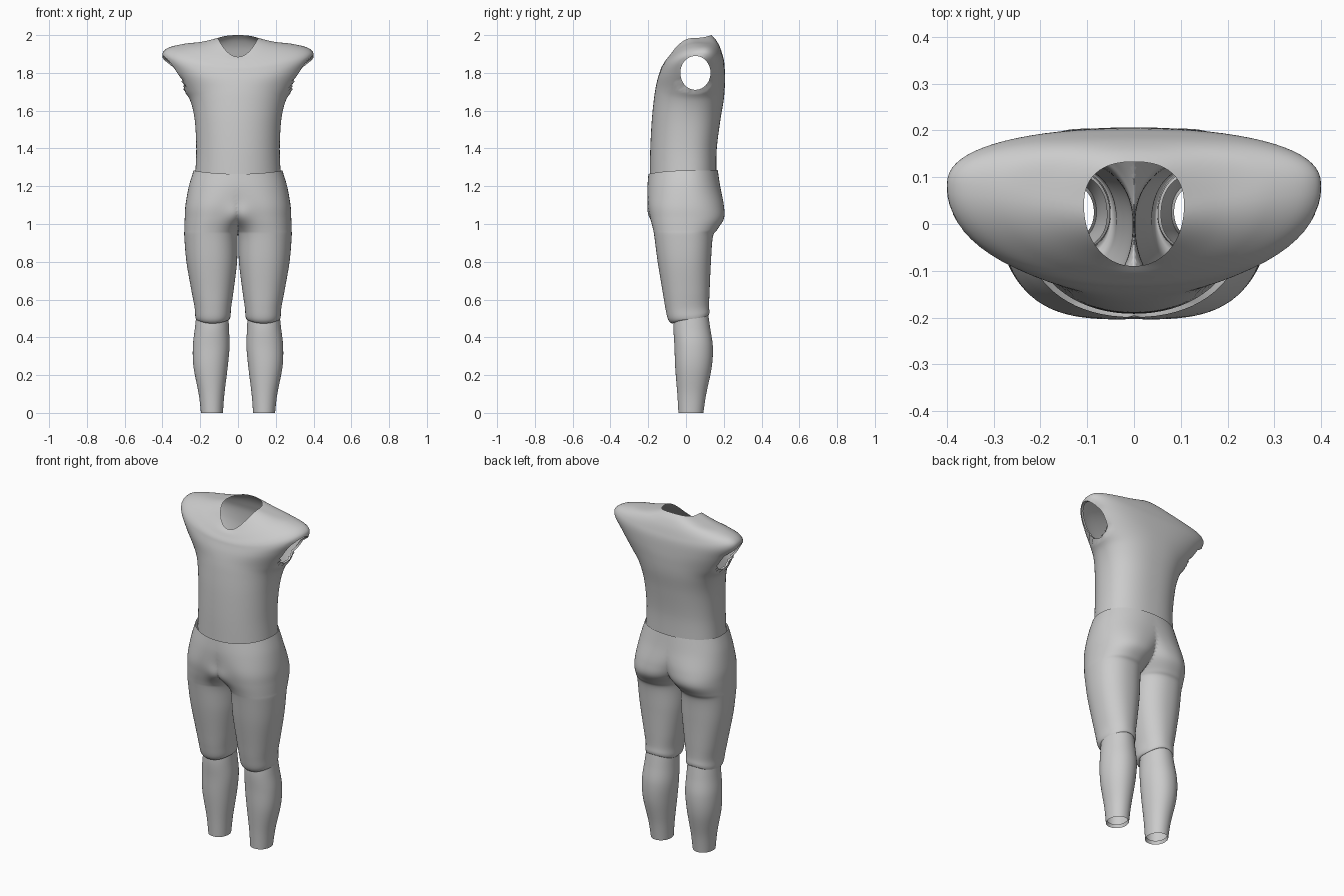
import bpy, bmesh, math

if "Cube" in bpy.data.objects:
    bpy.data.objects.remove(bpy.data.objects["Cube"])

N = 72      # points around each ring
STEPS = 7   # interpolated rings between two given ones


def catmull(a, b, c, d, t):
    return 0.5 * (2*b + (c - a)*t + (2*a - 5*b + 4*c - d)*t*t + (3*b - a - 3*c + d)*t**3)


def smooth_rows(rows):
    out, last = [], len(rows) - 1
    for i in range(last):
        q = [rows[max(0, min(last, i + k))] for k in (-1, 0, 1, 2)]
        for s in range(STEPS):
            out.append([catmull(*v, s / STEPS) for v in zip(*q)])
    return out + [list(rows[-1])]


def loft(rows, n_front, n_back):
    """Rows: centre x, half width, front y, back y, side y, side z, front z, back z."""
    bm = bmesh.new()
    rings = []
    for cx, hw, yf, yb, ys, zs, zf, zb in smooth_rows(rows):
        ring = []
        for k in range(N):
            t = 2 * math.pi * k / N
            c, s = math.cos(t), math.sin(t)
            p = 2 / (n_front if s < 0 else n_back)
            cc, ss = math.copysign(abs(c)**p, c), abs(s)**p
            ye, ze = (yf, zf) if s < 0 else (yb, zb)
            ring.append(bm.verts.new((cx + hw*cc, ys + (ye - ys)*ss, zs + (ze - zs)*s*s)))
        rings.append(ring)
    for a, b in zip(rings, rings[1:]):
        for k in range(N):
            j = (k + 1) % N
            bm.faces.new((a[k], a[j], b[j], b[k]))
    bmesh.ops.recalc_face_normals(bm, faces=bm.faces)
    return bm


def finish(name, bm, mirror=False):
    me = bpy.data.meshes.new(name)
    bm.to_mesh(me)
    bm.free()
    ob = bpy.data.objects.new(name, me)
    bpy.context.collection.objects.link(ob)
    bpy.ops.object.select_all(action='DESELECT')
    ob.select_set(True)
    bpy.context.view_layer.objects.active = ob
    bpy.ops.object.shade_smooth_by_angle(angle=math.radians(50))
    if mirror:
        m = ob.modifiers.new("mirror", 'MIRROR')
        m.use_clip = True
        m.merge_threshold = 0.001
    return ob


# Shirt: rings from the hem, out over the shoulders and in to the neckline
shirt = loft([
    (0, .226, -.192, .160, 0, 1.265, 1.250, 1.265),
    (0, .221, -.189, .163, 0, 1.40, 1.40, 1.40),
    (0, .229, -.181, .182, .01, 1.55, 1.55, 1.55),
    (0, .252, -.170, .200, .03, 1.65, 1.66, 1.66),
    (0, .290, -.161, .206, .05, 1.71, 1.72, 1.74),
    (0, .360, -.150, .206, .065, 1.82, 1.77, 1.80),
    (0, .400, -.137, .202, .08, 1.89, 1.81, 1.86),
    (0, .375, -.130, .192, .085, 1.93, 1.83, 1.90),
    (0, .290, -.118, .178, .075, 1.953, 1.85, 1.94),
    (0, .190, -.105, .158, .055, 1.965, 1.87, 1.975),
    (0, .107, -.090, .133, .04, 1.985, 1.885, 2.0),
], 2.1, 2.4)

# Arm holes: an ellipse seen from the side, with a short lip turned inward
HY, HZ, RY, RZ = .05, 1.80, .08, .09


def hole_r(v):
    return math.hypot((v.co.y - HY) / RY, (v.co.z - HZ) / RZ)


bmesh.ops.delete(shirt, geom=[v for v in shirt.verts if abs(v.co.x) > .2 and hole_r(v) < 1],
                 context='VERTS')
rim = [e for e in shirt.edges if e.is_boundary
       and all(abs(v.co.x) > .2 and hole_r(v) < 1.5 for v in e.verts)]
for v in {v for e in rim for v in e.verts}:
    r = hole_r(v)
    v.co.y = HY + (v.co.y - HY) / r
    v.co.z = HZ + (v.co.z - HZ) / r
lip = bmesh.ops.extrude_edge_only(shirt, edges=rim)
for v in lip["geom"]:
    if isinstance(v, bmesh.types.BMVert):
        v.co.x -= math.copysign(.015, v.co.x)
finish("shirt", shirt)

# Trousers: one side is lofted from waist to knee, cut at the middle and mirrored
legs = loft([
    (0, .235, -.199, .168, 0, 1.283, 1.265, 1.285),
    (.03, .230, -.204, .181, 0, 1.20, 1.19, 1.20),
    (.085, .193, -.200, .200, 0, 1.10, 1.10, 1.10),
    (.115, .167, -.188, .201, 0, 1.03, 1.03, 1.03),
    (.138, .146, -.174, .165, 0, .97, .97, .97),
    (.143, .141, -.167, .142, 0, .93, .93, .93),
    (.139, .134, -.150, .132, 0, .80, .80, .80),
    (.135, .112, -.125, .125, 0, .65, .65, .65),
    (.133, .097, -.110, .122, 0, .56, .56, .57),
    (.133, .093, -.096, .124, .01, .51, .497, .533),
    (.134, .086, -.075, .119, .015, .493, .474, .518),
    (.134, .076, -.055, .108, .02, .50, .482, .525),
], 2.2, 2.2)
bmesh.ops.bisect_plane(legs, geom=legs.verts[:] + legs.edges[:] + legs.faces[:], dist=.0005,
                       plane_co=(0, 0, 0), plane_no=(1, 0, 0), clear_inner=True)
for v in legs.verts:
    if v.co.y < -.03:  # gentle fullness at the front
        v.co.y -= .03 * math.exp(-(v.co.x / .06)**2 - ((v.co.z - 1.04) / .06)**2)
finish("trousers", legs, mirror=True)

# Lower legs: open tubes with a narrow turned-in hem
shin = loft([
    (.135, .083, -.060, .115, .02, .54, .54, .54),
    (.138, .090, -.066, .128, .025, .45, .45, .45),
    (.142, .097, -.061, .142, .03, .35, .35, .35),
    (.145, .090, -.057, .136, .03, .24, .24, .24),
    (.140, .068, -.046, .107, .028, .10, .10, .10),
    (.138, .058, -.040, .092, .025, 0, 0, 0),
], 2.1, 2.1)
hem = [e for e in shin.edges if e.is_boundary and e.verts[0].co.z < .1]
for v in bmesh.ops.extrude_edge_only(shin, edges=hem)["geom"]:
    if isinstance(v, bmesh.types.BMVert):
        v.co.x += (.138 - v.co.x) * .1
        v.co.y += (.025 - v.co.y) * .1
        v.co.z += .02
finish("lower_leg", shin, mirror=True)
